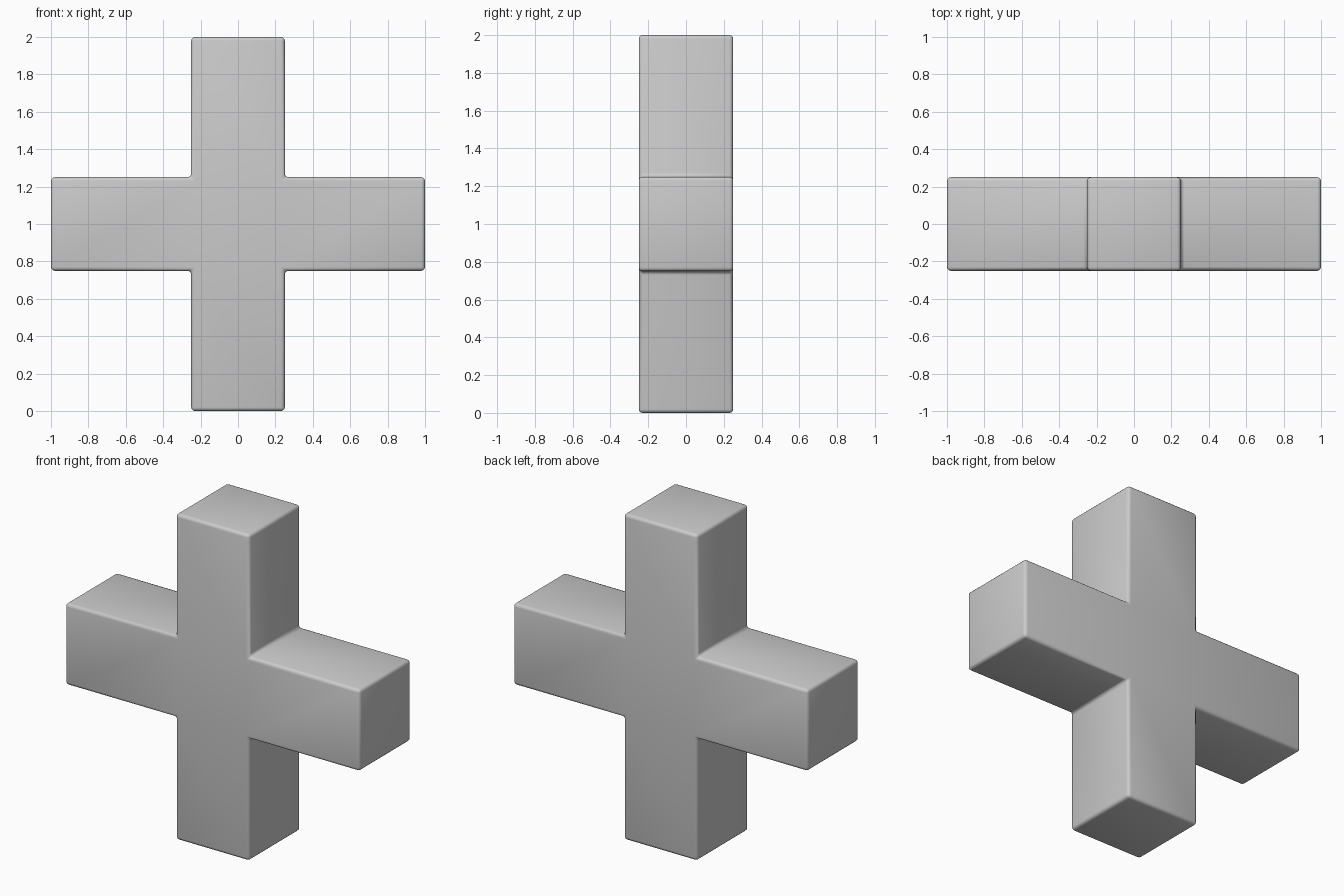
import bpy, bmesh
from mathutils import Vector

if "Cube" in bpy.data.objects:
    bpy.data.objects.remove(bpy.data.objects["Cube"])

HALF = 0.25    # half thickness of every bar
REACH = 0.75   # arm length beyond the core
BEVEL = 0.02

# Core cube
bm = bmesh.new()
bmesh.ops.create_cube(bm, size=HALF * 2)
bm.normal_update()

# Four arms pulled out of the left, right, top and bottom faces
sides = [f for f in bm.faces if abs(f.normal.y) < 0.5]
directions = [f.normal.copy() for f in sides]
for face, direction in zip(sides, directions):
    result = bmesh.ops.extrude_discrete_faces(bm, faces=[face])
    bmesh.ops.translate(bm, verts=result["faces"][0].verts[:], vec=direction * REACH)

bmesh.ops.translate(bm, verts=bm.verts[:], vec=Vector((0, 0, 1)))
bmesh.ops.recalc_face_normals(bm, faces=bm.faces[:])
for f in bm.faces:
    f.smooth = True

mesh = bpy.data.meshes.new("cross")
bm.to_mesh(mesh)
bm.free()
cross = bpy.data.objects.new("cross", mesh)
bpy.context.collection.objects.link(cross)

# Softly rounded edges and inner corners
bevel = cross.modifiers.new("rounded_edges", 'BEVEL')
bevel.width = BEVEL
bevel.segments = 3
bevel.limit_method = 'ANGLE'
